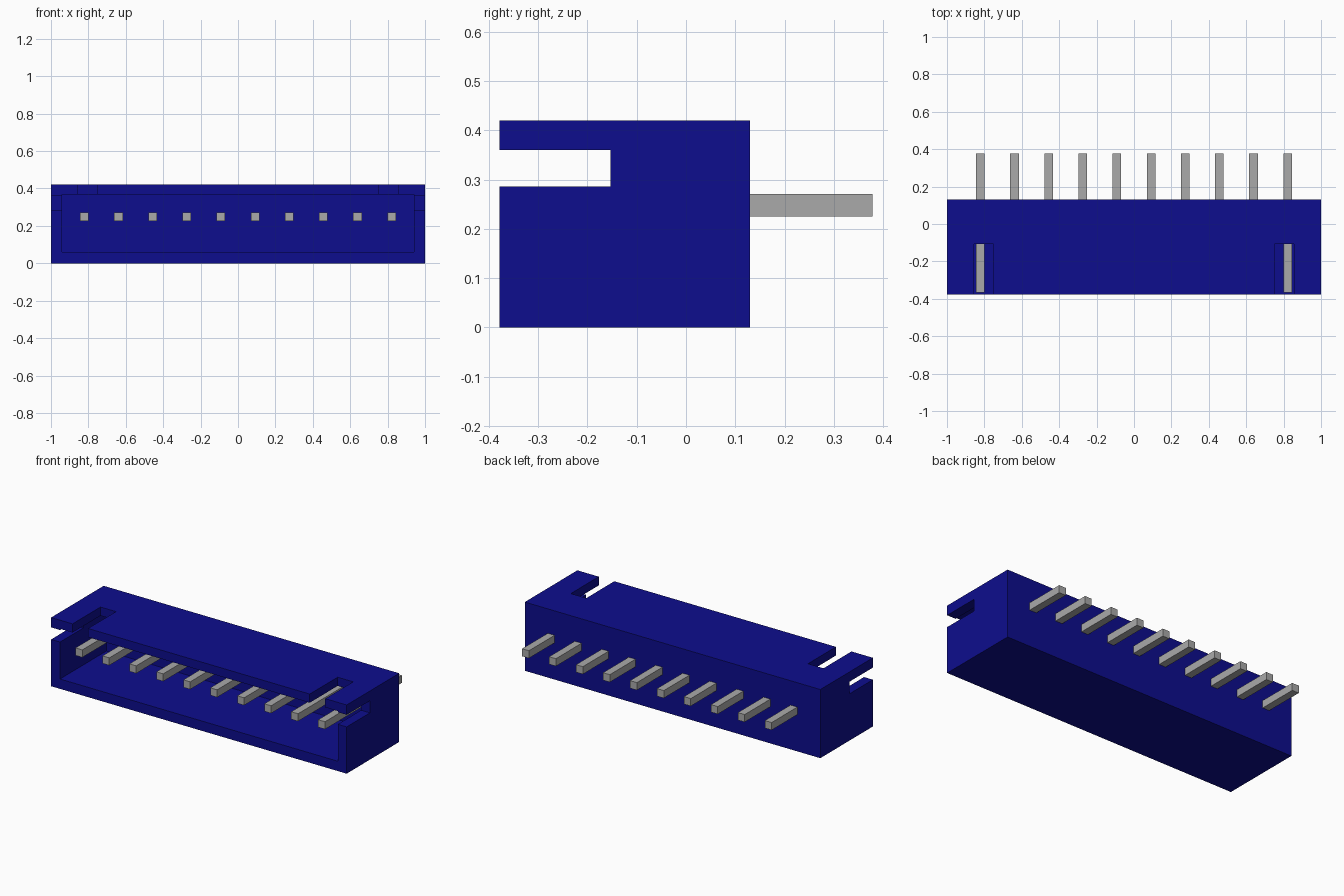
import bpy

if "Cube" in bpy.data.objects:
    bpy.data.objects.remove(bpy.data.objects["Cube"])


def material(name, color):
    m = bpy.data.materials.new(name)
    m.use_nodes = True
    m.diffuse_color = color
    m.node_tree.nodes["Principled BSDF"].inputs["Base Color"].default_value = color
    return m


def box(name, xs, ys, zs, mat=None):
    """Box spanning the given x, y and z ranges."""
    spans = (xs, ys, zs)
    bpy.ops.mesh.primitive_cube_add(size=1, location=[(a + b) / 2 for a, b in spans])
    ob = bpy.context.object
    ob.name = name
    ob.scale = [b - a for a, b in spans]
    bpy.ops.object.transform_apply(location=False, rotation=False, scale=True)
    if mat:
        ob.data.materials.append(mat)
    return ob


def cut(target, name, xs, ys, zs):
    """Subtract a box from the target and discard the cutter."""
    cutter = box(name, xs, ys, zs)
    cutter.hide_render = True
    mod = target.modifiers.new(name, "BOOLEAN")
    mod.operation = "DIFFERENCE"
    mod.solver = "EXACT"
    mod.object = cutter
    bpy.context.view_layer.objects.active = target
    bpy.ops.object.modifier_apply(modifier=name)
    bpy.data.objects.remove(cutter)


blue = material("navy plastic", (0.004, 0.004, 0.27, 1))
grey = material("grey metal", (0.40, 0.40, 0.40, 1))

FRONT, BACK, TOP = -0.378, 0.13, 0.42

# Open-fronted housing
housing = box("housing", (-1, 1), (FRONT, BACK), (0, TOP), blue)
cut(housing, "cavity", (-0.94, 0.94), (FRONT - 0.1, 0.07), (0.06, 0.367))

# Slots through the side walls and the roof
for side in (-1, 1):
    cut(housing, "side_slot", sorted((side * 0.9, side * 1.1)),
        (FRONT - 0.1, -0.153), (0.286, 0.36))
    cut(housing, "roof_slot", sorted((side * 0.75, side * 0.855)),
        (FRONT - 0.1, -0.108), (0.33, TOP + 0.1))

# Row of square contact pins passing through the back wall
for i in range(10):
    x = (i - 4.5) * 0.1825
    box(f"pin_{i + 1}", (x - 0.023, x + 0.023), (-0.365, 0.378), (0.225, 0.271), grey)
